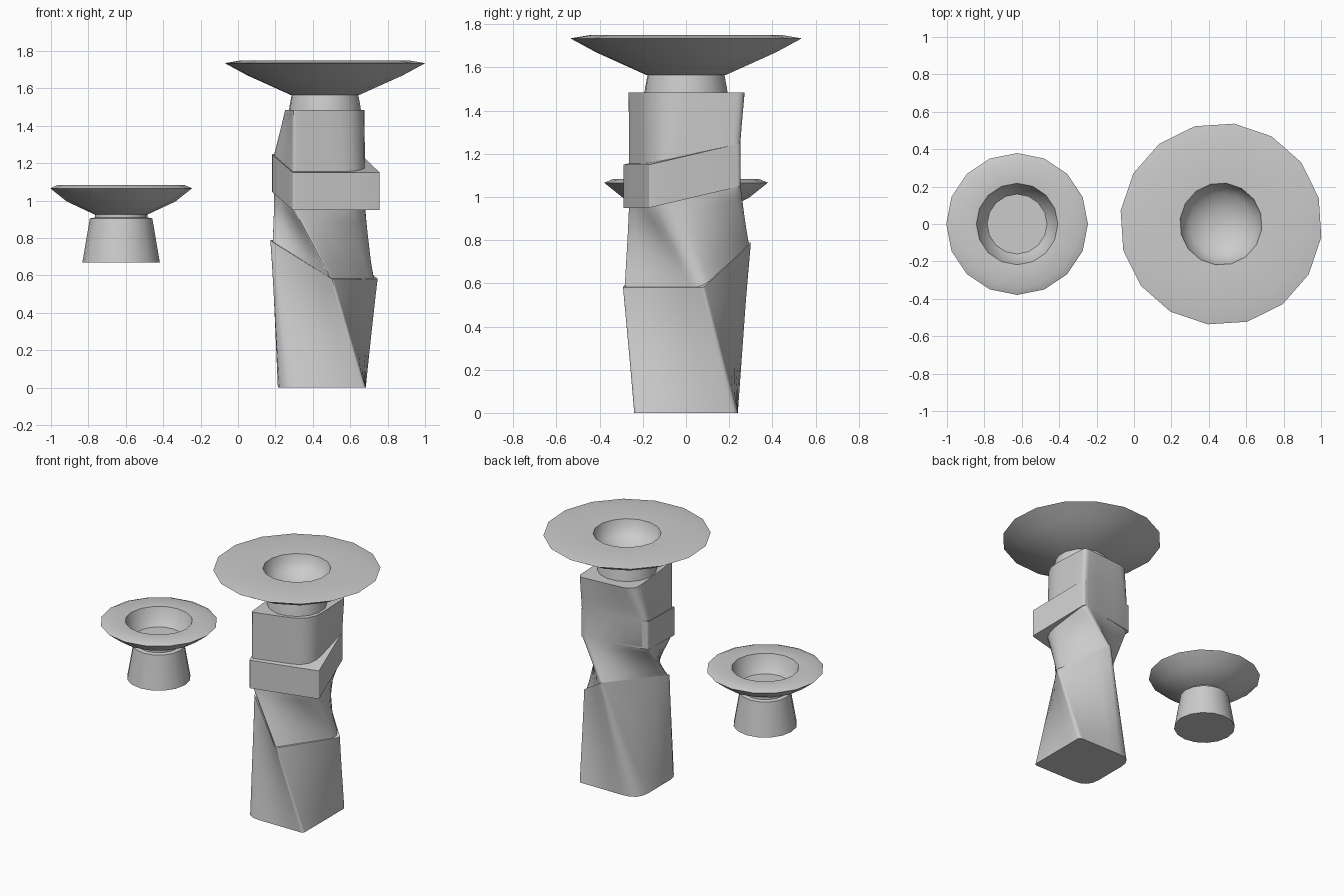
import bpy, bmesh, math
from mathutils import Vector

if "Cube" in bpy.data.objects:
    bpy.data.objects.remove(bpy.data.objects["Cube"])

CX = 0.463  # centre of the tall column


def finish(name, bm, angle=32):
    bmesh.ops.remove_doubles(bm, verts=bm.verts, dist=1e-5)
    bmesh.ops.recalc_face_normals(bm, faces=bm.faces)
    me = bpy.data.meshes.new(name)
    bm.to_mesh(me)
    bm.free()
    ob = bpy.data.objects.new(name, me)
    bpy.context.collection.objects.link(ob)
    bpy.ops.object.select_all(action='DESELECT')
    ob.select_set(True)
    bpy.context.view_layer.objects.active = ob
    bpy.ops.object.shade_smooth_by_angle(angle=math.radians(angle))
    return ob


def skin(bm, rings):
    """Join successive rings of points with quads and cap both ends."""
    vs = [[bm.verts.new(p) for p in r] for r in rings]
    n = len(vs[0])
    for a, b in zip(vs, vs[1:]):
        for i in range(n):
            j = (i + 1) % n
            bm.faces.new((a[i], a[j], b[j], b[i]))
    bm.faces.new(vs[0][::-1])
    bm.faces.new(vs[-1])


def lathe(name, profile, cx, turn=0, sides=16):
    """Turn an (r, z) profile about a vertical axis at cx."""
    angs = [math.radians(turn) + 2 * math.pi * i / sides for i in range(sides)]
    bm = bmesh.new()
    skin(bm, [[(cx + r * math.cos(a), r * math.sin(a), z) for a in angs]
              for r, z in profile])
    return finish(name, bm)


def section(corners, low, high, radii):
    """Rounded four-sided ring; first two corners at low, last two at high."""
    c = [Vector((CX + x, y, z)) for (x, y), z in zip(corners, (low, low, high, high))]
    ends = []
    for i in range(4):
        p, q, r = c[i - 1], c[i], c[(i + 1) % 4]
        ends.append((q + (p - q).normalized() * radii[i], q,
                     q + (r - q).normalized() * radii[i]))
    pts = []
    for i, (a, q, b) in enumerate(ends):
        for k in range(5):
            t = k / 4
            pts.append(a * (1 - t) ** 2 + q * 2 * t * (1 - t) + b * t * t)
        nxt = ends[(i + 1) % 4][0]
        pts += [b.lerp(nxt, k / 4) for k in (1, 2, 3)]
    return pts


def blend(a, b, steps):
    return [[p.lerp(q, k / steps) for p, q in zip(a, b)] for k in range(1, steps + 1)]


# Lower column: twists from the square foot to a tilted, turned square
foot = section([(.22, -.24), (.22, .24), (-.25, .24), (-.25, -.24)], 0, 0,
               (.02, .03, .12, .12))
DIAMOND = [(.04, -.297), (.288, .08), (0, .307), (-.297, -.06)]
waist = section(DIAMOND, .58, .79, (.015, .015, .02, .02))
bm = bmesh.new()
skin(bm, [foot] + blend(foot, waist, 6))
finish("lower_column", bm)

# Upper column: keeps twisting up to a block with one soft front corner
BLOCK = [(-.17, -.268), (.225, -.158), (.195, .258), (-.28, .17)]
inner = section([(x * .98, y * .98) for x, y in DIAMOND], .575, .785, (.02, .06, .03, .04))
collar = section(BLOCK, .96, 1.06, (.02, .13, .04, .05))
shoulder = section(BLOCK, 1.15, 1.25, (.02, .13, .04, .05))
top = section([(-.17, -.27), (.22, -.16), (.2, .275), (-.22, .24)], 1.485, 1.485,
              (.02, .15, .04, .09))
bm = bmesh.new()
skin(bm, [inner] + blend(inner, collar, 5) + [shoulder] + blend(shoulder, top, 3))
finish("upper_column", bm)

# Tilted band wrapped around the front and sides
BAND = [(-.17, -.292), (.295, -.17), (.19, .255), (-.284, .168)]
bm = bmesh.new()
skin(bm, [section(BAND, lo, lo + .1, (.012, .008, .02, .02)) for lo in (.95, 1.15)])
finish("tilted_band", bm)

# Large dish with its neck
lathe("large_neck", [(.195, 1.47), (.192, 1.50), (.177, 1.58)], CX + .002, -7.5)
bowl = [(.22 * math.cos(a), 1.742 - .15 * math.sin(a))
        for a in (math.radians(d) for d in (0, 20, 40, 60, 75, 88))]
lathe("large_dish", [(.185, 1.565), (.42, 1.67), (.541, 1.735), (.45, 1.75)] + bowl,
      CX + .002, -7.5)

# Small dish on its tapered cup
SX = -.625
lathe("small_cup", [(.207, .67), (.167, .905), (.14, .91), (.14, .94)], SX)
lathe("small_dish", [(.14, .925), (.29, .995), (.379, 1.066), (.34, 1.083),
                     (.218, 1.075), (.195, 1.0), (.16, .955)], SX)
